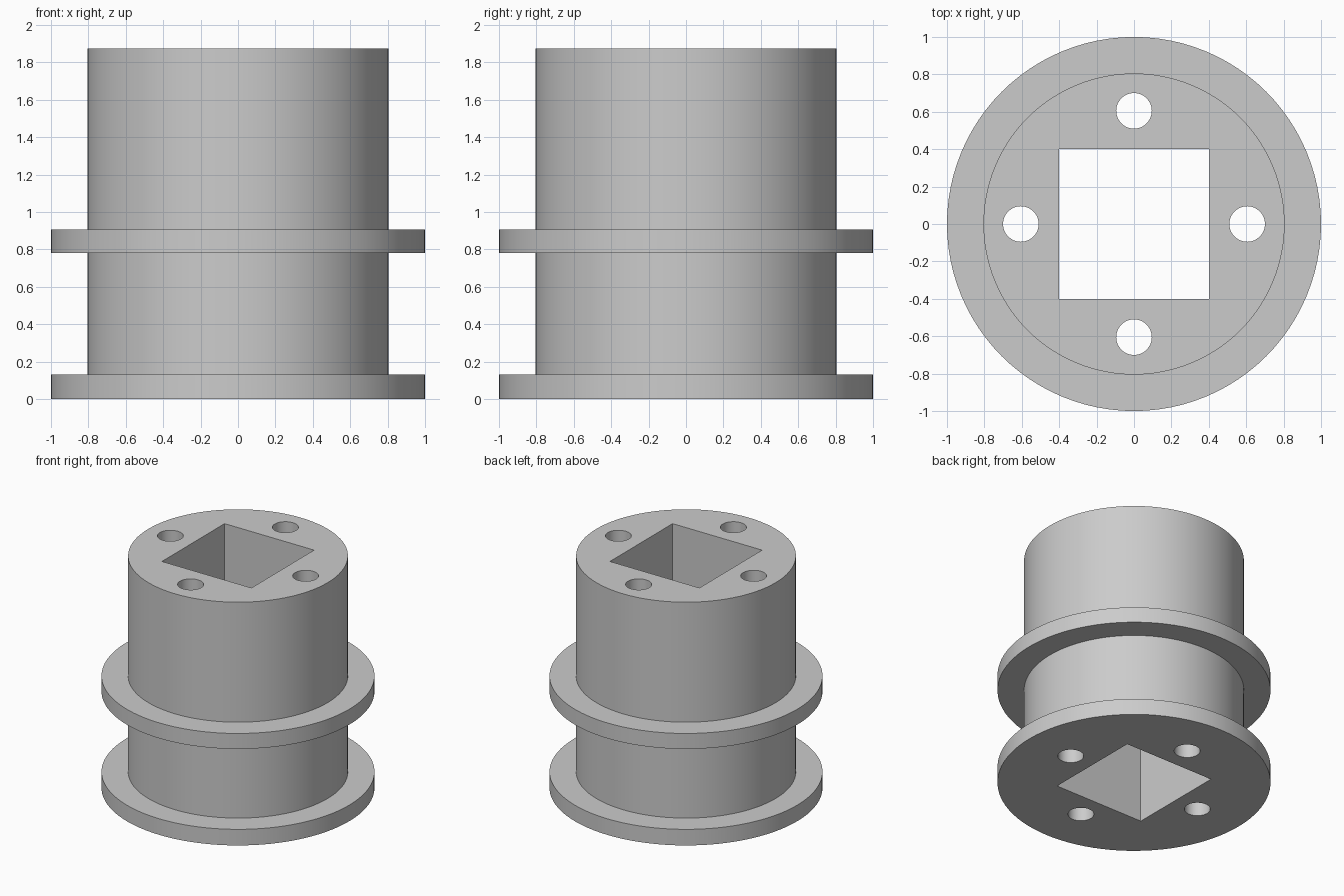
import bpy
import bmesh
import math
from mathutils import Matrix, Vector

if "Cube" in bpy.data.objects:
    bpy.data.objects.remove(bpy.data.objects["Cube"], do_unlink=True)

HEIGHT = 1.875
BODY_R, FLANGE_R = 0.805, 1.0
HOLE_R, HOLE_OFFSET = 0.095, 0.605
SQUARE = 0.8

grey = bpy.data.materials.new("plain_grey")
grey.use_nodes = True
colour = (0.6, 0.6, 0.6, 1)
grey.diffuse_color = colour
grey.node_tree.nodes["Principled BSDF"].inputs["Base Color"].default_value = colour


def make_object(name, bm):
    mesh = bpy.data.meshes.new(name)
    bmesh.ops.recalc_face_normals(bm, faces=bm.faces)
    bm.to_mesh(mesh)
    bm.free()
    obj = bpy.data.objects.new(name, mesh)
    bpy.context.collection.objects.link(obj)
    mesh.materials.append(grey)
    return obj


# Flanged spool: stacked rings bridged into one closed solid
profile = [(FLANGE_R, 0), (FLANGE_R, 0.13), (BODY_R, 0.13), (BODY_R, 0.78),
           (FLANGE_R, 0.78), (FLANGE_R, 0.905), (BODY_R, 0.905), (BODY_R, HEIGHT)]
SIDES = 96
bm = bmesh.new()
rings = []
for r, z in profile:
    angles = [math.tau * i / SIDES for i in range(SIDES)]
    rings.append([bm.verts.new((r * math.cos(a), r * math.sin(a), z)) for a in angles])
for low, high in zip(rings, rings[1:]):
    for i in range(SIDES):
        j = (i + 1) % SIDES
        bm.faces.new((low[i], low[j], high[j], high[i]))
bm.faces.new(rings[0])
bm.faces.new(rings[-1])
spool = make_object("flanged_spool", bm)

# Cutter: square bore and four round holes, all passing right through
bm = bmesh.new()
middle = Matrix.Translation((0, 0, HEIGHT / 2))
bmesh.ops.create_cube(bm, size=1, matrix=middle @ Matrix.Diagonal((SQUARE, SQUARE, HEIGHT + 1, 1)))
for k in range(4):
    a = k * math.pi / 2
    offset = Vector((math.cos(a), math.sin(a), 0)) * HOLE_OFFSET
    bmesh.ops.create_cone(bm, cap_ends=True, segments=48, radius1=HOLE_R, radius2=HOLE_R,
                          depth=HEIGHT + 1, matrix=Matrix.Translation(offset) @ middle)
cutter = make_object("bore_cutter", bm)
cutter.hide_render = True

# Cut the holes, then shade with sharp rims
cut = spool.modifiers.new("bores", "BOOLEAN")
cut.operation = "DIFFERENCE"
cut.solver = "EXACT"
cut.object = cutter
bpy.ops.object.select_all(action="DESELECT")
spool.select_set(True)
bpy.context.view_layer.objects.active = spool
bpy.ops.object.modifier_apply(modifier=cut.name)
bpy.data.objects.remove(cutter, do_unlink=True)
bpy.ops.object.shade_smooth_by_angle(angle=math.radians(30))
